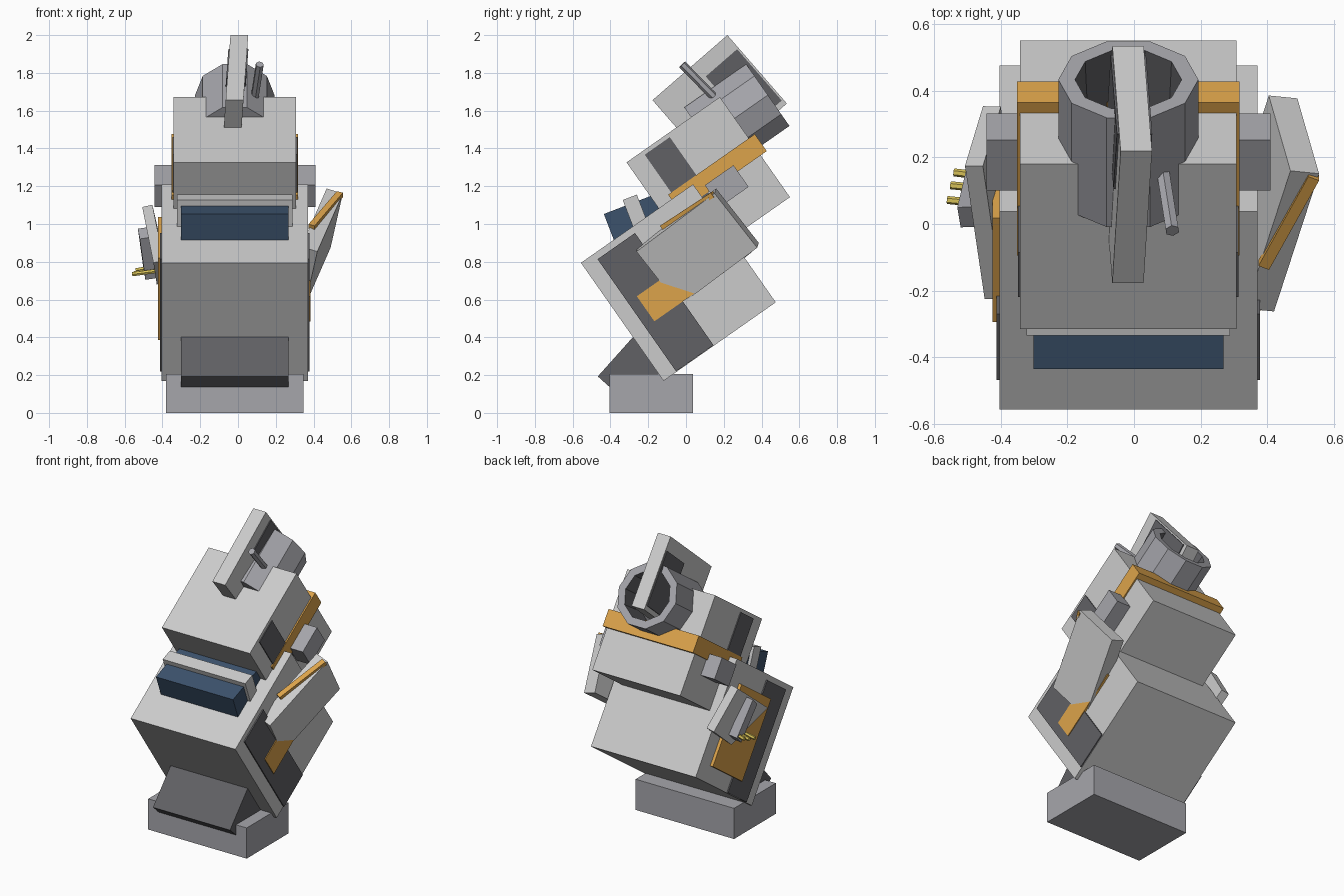
import bpy, bmesh
from math import sin, cos, pi, radians
from mathutils import Vector, Matrix

if "Cube" in bpy.data.objects:
    bpy.data.objects.remove(bpy.data.objects["Cube"])

CX = -0.017      # centre plane of the body
TILT = 35        # lean of the whole body, degrees

def material(name, r, g, b):
    m = bpy.data.materials.new(name)
    m.diffuse_color = (r, g, b, 1)
    m.use_nodes = True
    m.node_tree.nodes["Principled BSDF"].inputs["Base Color"].default_value = m.diffuse_color
    return m

LIGHT = material("light_grey", .72, .73, .75)
MID = material("mid_grey", .38, .38, .41)
DARK = material("dark_grey", .12, .12, .13)
ORANGE = material("orange", .72, .37, .07)
NAVY = material("navy", .045, .085, .15)
YELLOW = material("yellow", .7, .55, .1)

def frame(angle=TILT, oy=0, oz=0):
    return Matrix.Translation((0, oy, oz)) @ Matrix.Rotation(radians(angle), 4, 'X')

def finish(name, bm, mat, mtx):
    bmesh.ops.recalc_face_normals(bm, faces=bm.faces)
    me = bpy.data.meshes.new(name)
    bm.to_mesh(me)
    bm.free()
    me.transform(mtx)
    me.materials.append(mat)
    ob = bpy.data.objects.new(name, me)
    bpy.context.collection.objects.link(ob)
    return ob

def hexa(name, bottom, top, mat, mtx):
    bm = bmesh.new()
    lo = [bm.verts.new(p) for p in bottom]
    hi = [bm.verts.new(p) for p in top]
    bm.faces.new(lo)
    bm.faces.new(hi)
    for i in range(4):
        j = (i + 1) % 4
        bm.faces.new((lo[i], lo[j], hi[j], hi[i]))
    return finish(name, bm, mat, mtx)

def box(name, x, y, z, mat, mtx=frame(), ky=0, kz=0):
    """Box from ranges; ky and kz lean it sideways."""
    def ring(h):
        return [(x[i] + ky * y[j] + kz * h, y[j], h)
                for i, j in ((0, 0), (1, 0), (1, 1), (0, 1))]
    return hexa(name, ring(z[0]), ring(z[1]), mat, mtx)

def slab(name, quad, t, side, mat):
    """Plate from its outer face and a thickness."""
    q = [Vector(p) for p in quad]
    n = (q[1] - q[0]).cross(q[2] - q[1]).normalized()
    if n.x * side < 0:
        n = -n
    return hexa(name, q, [p - n * t for p in q], mat, frame())

def rod(name, p, q, r, sides, mat, mtx=Matrix()):
    p, q = Vector(p), Vector(q)
    bm = bmesh.new()
    bmesh.ops.create_cone(bm, cap_ends=True, segments=sides, radius1=r, radius2=r,
                          depth=(q - p).length)
    m = Matrix.Translation((p + q) / 2) @ (q - p).to_track_quat('Z', 'Y').to_matrix().to_4x4()
    return finish(name, bm, mat, mtx @ m)

def wide(half):
    return (CX - half, CX + half)

# base and front support
box("base", wide(.364), (-.404, .037), (0, .205), MID, Matrix())
box("front_support", wide(.285), (0, .29), (-.25, 0), DARK, frame(48.2, -.467, .193))

# two main body blocks
box("lower_body", wide(.387), (0, .725), (.207, .97), LIGHT)
box("upper_body", wide(.325), (.503, 1.106), (.62, 1.267), LIGHT)
box("upper_band", wide(.334), (.585, 1.145), (.89, 1.0), ORANGE)
box("shoulder_block", wide(.426), (.773, .958), (.79, .93), MID)

# dark side panels
box("lower_side_panels", wide(.395), (.083, .325), (.21, .935), DARK)
box("upper_side_panels", wide(.331), (.605, .767), (.85, 1.245), DARK)

# orange side panels
box("right_orange_panel", (.3, .383), (.141, .6), (.493, .655), ORANGE)
box("left_orange_panel", (-.424, -.35), (.23, .61), (.31, .84), ORANGE)

# chest box with its strap
chest = frame(21, -.435, 1.053)
box("chest_box", wide(.285), (0, .28), (-.2, 0), NAVY, chest)
strap = frame(21, -.335, 1.127)
box("chest_strap", wide(.305), (0, .08), (-.2, 0), LIGHT, strap)

# right flap and bar
slab("right_flap", [(.42, .275, .85), (.555, .79, .865), (.49, .81, .50), (.355, .295, .485)],
     .09, 1, LIGHT)
slab("right_flap_bar", [(.405, .455, .89), (.555, .775, .88), (.555, .775, .85), (.405, .455, .86)],
     .035, 1, ORANGE)

# left flap, handle and prongs
slab("left_flap", [(-.448, .272, .78), (-.507, .768, .793), (-.453, .78, .498), (-.43, .5, .48)],
     .055, -1, LIGHT)
slab("left_handle", [(-.52, .52, .76), (-.53, .60, .77), (-.50, .58, .52), (-.49, .50, .51)],
     .06, -1, MID)
for i, (a, b) in enumerate(((.48, .56), (.52, .54), (.56, .53))):
    rod(f"prong_{i + 1}", (-.44, a, b + .02), (-.56 + .01 * i, a, b), .012, 6, YELLOW, frame())

# ten-sided head ring with a pocket at the back
def head_ring(name, rings, mat):
    bm = bmesh.new()
    loops = []
    for r, a in rings:
        loops.append([bm.verts.new((CX + r * cos(k * pi / 5), a, 1.13 + r * sin(k * pi / 5)))
                      for k in range(10)])
    for l0, l1 in zip(loops, loops[1:]):
        for k in range(10):
            j = (k + 1) % 10
            bm.faces.new((l0[k], l0[j], l1[j], l1[k]))
    bm.faces.new(loops[0])
    bm.faces.new(loops[-1])
    return finish(name, bm, mat, frame())

ring = head_ring("head_ring", [(.21, .92), (.21, 1.32), (.16, 1.32), (.15, 1.12)], MID)
ring.data.materials.append(DARK)
for f in ring.data.polygons:
    if all((ring.data.vertices[v].index >= 20) for v in f.vertices):
        f.material_index = 1

# head fin and its dark inset panels
fin = frame(41, .219, 2.0)
box("head_fin", (-.04, .054), (-.525, 0), (-.48, 0), LIGHT, fin, .048, .052)
box("fin_panels", (-.046, .06), (-.23, -.01), (-.45, -.09), DARK, fin, .048, .052)

# antenna
rod("antenna", (.085, .17, 1.65), (.115, -.02, 1.845), .022, 6, MID)
